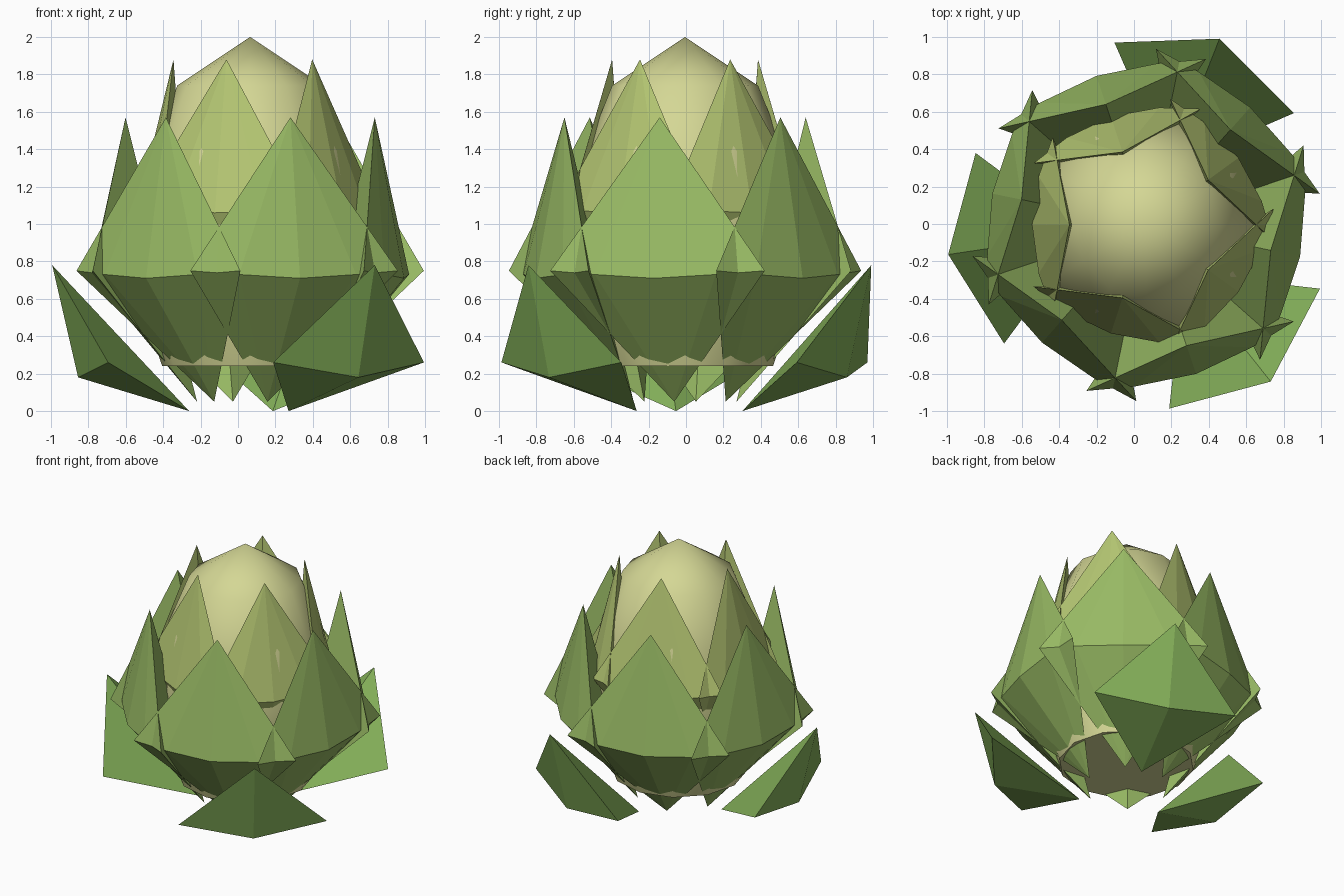
import bpy, bmesh, math

if "Cube" in bpy.data.objects:
    bpy.data.objects.remove(bpy.data.objects["Cube"])

CX, CY = 0.065, -0.005   # axis of the bud


def material(name, col):
    m = bpy.data.materials.new(name)
    m.diffuse_color = (*col, 1)
    m.use_nodes = True
    m.node_tree.nodes["Principled BSDF"].inputs["Base Color"].default_value = m.diffuse_color
    return m


def finish(bm, name, mat):
    bmesh.ops.recalc_face_normals(bm, faces=bm.faces)
    me = bpy.data.meshes.new(name)
    bm.to_mesh(me)
    bm.free()
    ob = bpy.data.objects.new(name, me)
    ob.location = (CX, CY, 0)
    bpy.context.collection.objects.link(ob)
    me.materials.append(mat)
    return ob


# Solid faceted leaves around the axis; points are (radius, sideways, height)
def leaf_ring(name, count, start, tip, belt, base, mat):
    for i in range(count):
        a = math.radians(start + 360 / count * i)
        c, s = math.cos(a), math.sin(a)
        bm = bmesh.new()

        def vert(p):
            r, w, z = p
            return bm.verts.new((r * c - w * s, r * s + w * c, z))

        t, b = vert((tip[0], 0, tip[1])), vert((base[0], 0, base[1]))
        row = [(r, -w, z) for r, w, z in reversed(belt) if w > 0] + list(belt)
        ring = [vert(p) for p in row]
        for p, q in zip(ring, ring[1:]):
            bm.faces.new((t, p, q))
            bm.faces.new((b, q, p))
        bm.faces.new((t, ring[-1], b))
        bm.faces.new((t, b, ring[0]))
        finish(bm, f"{name}_{i + 1}", mat)


# Smooth egg-shaped heart with a flat base
bm = bmesh.new()
n = 12
profile = [(0.47, 0.24), (0.56, 0.5), (0.605, 0.8), (0.595, 1.08),
           (0.53, 1.39), (0.39, 1.74)]
rings = [[bm.verts.new((r * math.cos(2 * math.pi * k / n),
                        r * math.sin(2 * math.pi * k / n), z))
          for k in range(n)] for r, z in profile]
top = bm.verts.new((0, 0, 2))
for lo, hi in zip(rings, rings[1:]):
    for k in range(n):
        j = (k + 1) % n
        bm.faces.new((lo[k], lo[j], hi[j], hi[k]))
for k in range(n):
    bm.faces.new((rings[-1][k], rings[-1][(k + 1) % n], top))
bm.faces.new(rings[0])
heart = finish(bm, "heart", material("pale_yellow_green", (0.66, 0.68, 0.30)))
bpy.context.view_layer.objects.active = heart
heart.select_set(True)
bpy.ops.object.shade_smooth_by_angle(angle=math.radians(50))

# Inner, middle and outer leaves
leaf_ring("inner_leaf", 5, 36, (0.41, 1.88),
          [(0.61, 0, 1.06), (0.575, 0.26, 1.07), (0.50, 0.47, 1.09)],
          (0.30, 0.40), material("light_green", (0.46, 0.57, 0.17)))
leaf_ring("middle_leaf", 6, 48.5, (0.68, 1.57),
          [(0.84, 0, 0.71), (0.80, 0.33, 0.73), (0.74, 0.585, 0.75)],
          (0.29, 0.05), material("mid_green", (0.32, 0.50, 0.13)))
leaf_ring("outer_leaf", 3, 68.5, (1.07, 0.78),
          [(0.93, 0, 0.18), (0.845, 0.515, 0.26)],
          (0.33, 0.0), material("deep_green", (0.23, 0.43, 0.10)))
